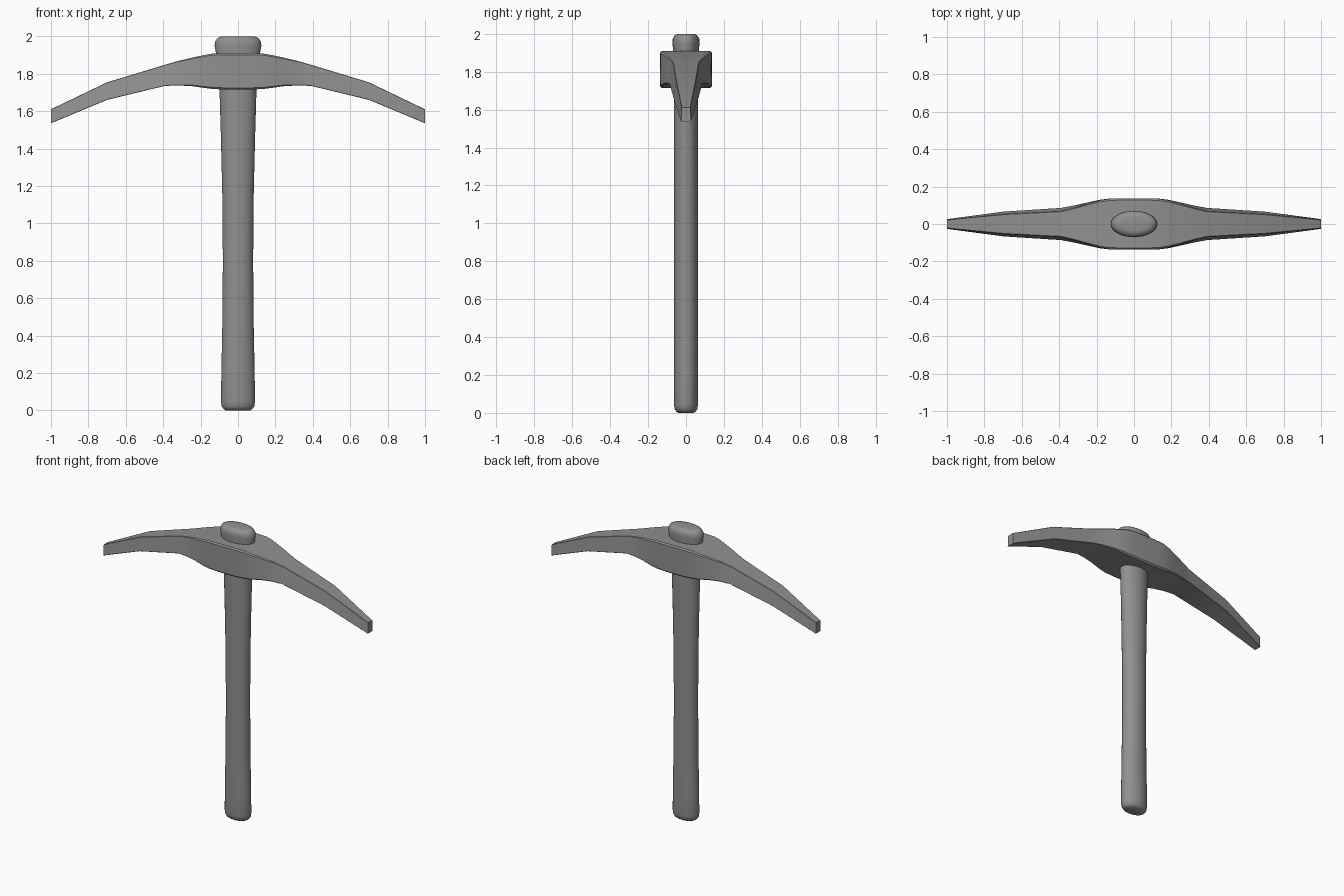
import bpy, bmesh, math

if "Cube" in bpy.data.objects:
    bpy.data.objects.remove(bpy.data.objects["Cube"])

grey = bpy.data.materials.new("grey")
grey.diffuse_color = (0.28, 0.28, 0.28, 1)
grey.use_nodes = True
grey.node_tree.nodes["Principled BSDF"].inputs["Base Color"].default_value = grey.diffuse_color


def loft(name, rings, angle):
    """Skin a list of equal-length point rings and cap both ends."""
    bm = bmesh.new()
    loops = [[bm.verts.new(p) for p in ring] for ring in rings]
    n = len(loops[0])
    for a, b in zip(loops, loops[1:]):
        for i in range(n):
            j = (i + 1) % n
            bm.faces.new((a[i], a[j], b[j], b[i]))
    bm.faces.new(loops[0])
    bm.faces.new(loops[-1])
    bmesh.ops.recalc_face_normals(bm, faces=bm.faces)
    mesh = bpy.data.meshes.new(name)
    bm.to_mesh(mesh)
    bm.free()
    mesh.materials.append(grey)
    obj = bpy.data.objects.new(name, mesh)
    bpy.context.collection.objects.link(obj)
    bpy.ops.object.select_all(action='DESELECT')
    obj.select_set(True)
    bpy.context.view_layer.objects.active = obj
    bpy.ops.object.shade_smooth_by_angle(angle=math.radians(angle))
    return obj


def ellipse(z, rx, ry, n=32):
    return [(rx * math.cos(2 * math.pi * i / n),
             ry * math.sin(2 * math.pi * i / n), z) for i in range(n)]


def section(x, bottom, top, wb, wt, c):
    """Tapered rectangular section with chamfered corners."""
    half = [(wb - c, bottom), (wb, bottom + c), (wt, top - c), (wt - c, top)]
    return [(x, y, z) for y, z in half] + [(x, -y, z) for y, z in reversed(half)]


# Oval wooden handle: z, half width, half depth
handle = [(0, 0.065, 0.04), (0.008, 0.078, 0.052), (0.022, 0.087, 0.06),
          (0.045, 0.091, 0.063), (0.2, 0.089, 0.063), (0.45, 0.084, 0.063),
          (0.8, 0.081, 0.063), (1.15, 0.084, 0.063), (1.45, 0.091, 0.063),
          (1.75, 0.1, 0.064)]
loft("handle", [ellipse(*r) for r in handle], 40)

# Rounded end of the handle above the head
knob = [(1.75, 0.1, 0.064), (1.905, 0.117, 0.068), (1.95, 0.125, 0.071),
        (1.972, 0.122, 0.07), (1.988, 0.112, 0.063), (1.997, 0.097, 0.05),
        (2.0, 0.08, 0.037)]
loft("handle_knob", [ellipse(*r) for r in knob], 50)

# Curved pick head: x, bottom z, top z, bottom and top half width, chamfer
side = [(0.06, 1.715, 1.91, 0.137, 0.137, 0.009),
        (0.13, 1.718, 1.909, 0.136, 0.135, 0.009),
        (0.18, 1.724, 1.9, 0.13, 0.127, 0.008),
        (0.25, 1.734, 1.885, 0.115, 0.107, 0.006),
        (0.32, 1.737, 1.868, 0.099, 0.086, 0.004),
        (0.39, 1.735, 1.848, 0.086, 0.068, 0.002),
        (0.70, 1.66, 1.754, 0.066, 0.052, 0.002),
        (1.0, 1.535, 1.61, 0.026, 0.023, 0.002)]
rings = [section(-s[0], *s[1:]) for s in reversed(side)]
rings += [section(*s) for s in side]
loft("pick_head", rings, 30)
